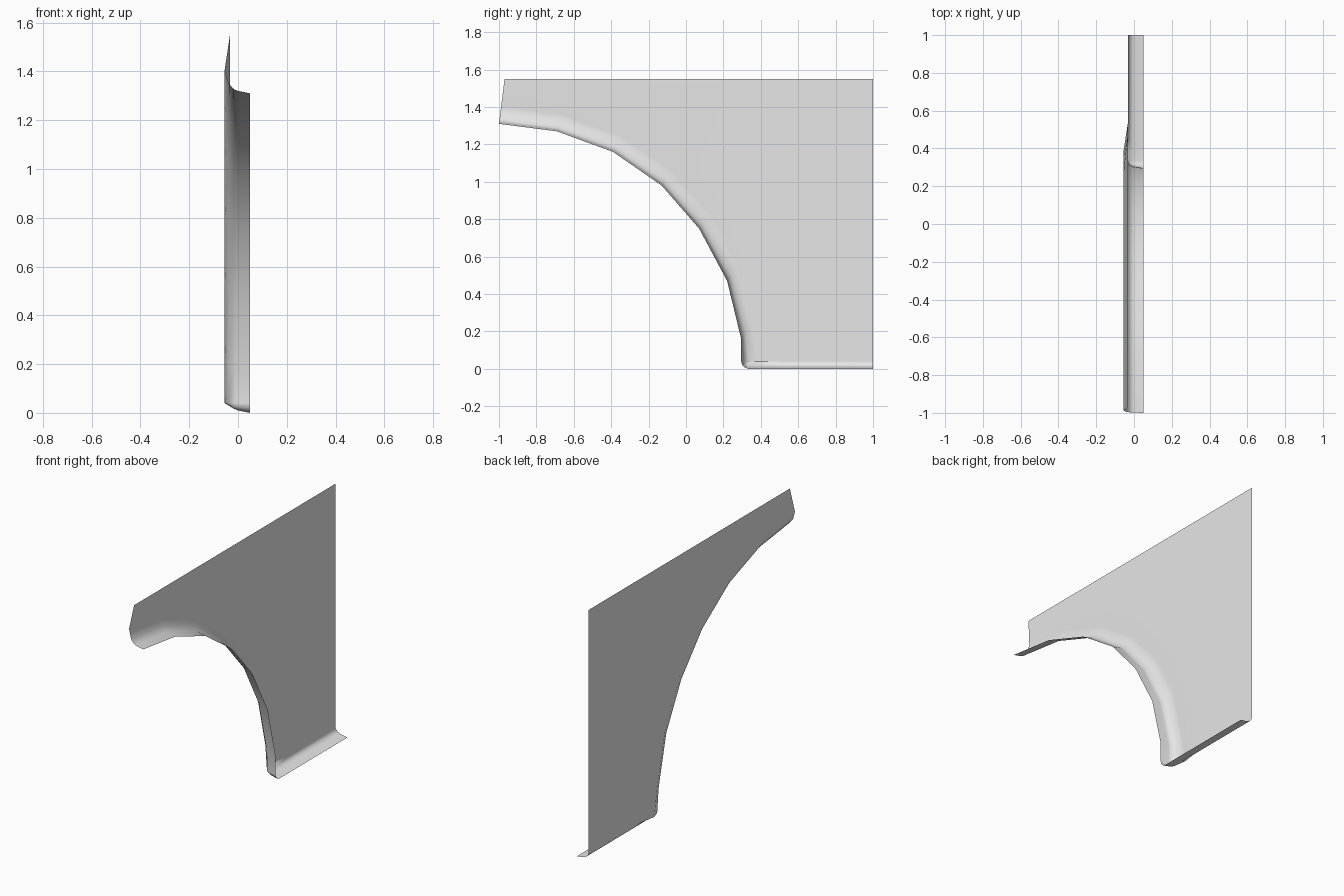
import bpy, bmesh, math
from mathutils import Vector

cube = bpy.data.objects.get("Cube")
if cube:
    bpy.data.objects.remove(cube, do_unlink=True)

# Single painted sheet colour
paint = bpy.data.materials.new("light_grey_paint")
paint.use_nodes = True
colour = (0.8, 0.8, 0.8, 1)
paint.diffuse_color = colour
paint.node_tree.nodes["Principled BSDF"].inputs["Base Color"].default_value = colour

PANEL_X, TOP, REAR, FOLD = -0.033, 1.55, 1.0, 0.04

# Wheel arch rim and the line where its flare fades into the flat panel (y, z)
rim = [(-1, 1.31), (-0.69, 1.27), (-0.39, 1.16), (-0.13, 0.98),
       (0.07, 0.75), (0.22, 0.47), (0.295, 0.16), (0.295, FOLD)]
blend = [(-0.97, TOP), (-0.62, 1.50), (-0.28, 1.37), (0.0, 1.17),
         (0.22, 0.90), (0.37, 0.65), (0.47, 0.37), (0.53, FOLD)]

# Rolled lip section: distance in from the edge, x
lip = [(0, 0.05), (0.01, 0.0), (0.018, -0.018), (FOLD, -0.037)]
crest = (0.095, -0.055)

bm = bmesh.new()


def strip(rows):
    """Bridge a list of equal-length point rows with quads."""
    grid = [[bm.verts.new(p) for p in row] for row in rows]
    for a, b in zip(grid, grid[1:]):
        for i in range(len(a) - 1):
            bm.faces.new((a[i], b[i], b[i + 1], a[i + 1]))


# Arch lip and flare
arch_rows = []
for p, q in zip(rim, blend):
    p, q = Vector(p), Vector(q)
    inward = (q - p).normalized()
    row = [(x, *(p + inward * d)) for d, x in lip + [crest]]
    arch_rows.append(row + [(PANEL_X, *q)])
strip(arch_rows)

# Rounded lower corner, fanned about the inner fold point
centre = Vector((rim[-1][0] + FOLD, FOLD))
corner_rows = []
for k in range(4):
    a = math.pi + k * math.pi / 6
    out = Vector((math.cos(a), math.sin(a)))
    corner_rows.append([(x, *(centre + out * (FOLD - d))) for d, x in lip])
strip(corner_rows)

# Folded bottom flange
flange_rows = []
for y, base in ((centre.x, lip[-1][1]), (rim[-1][0] + crest[0], crest[1]),
                (blend[-1][0], PANEL_X), (REAR, PANEL_X)):
    row = [(x, y, d) for d, x in lip[:-1]]
    flange_rows.append(row + [(base, y, FOLD)])
strip(flange_rows)

# Flat panel behind the flare
outline = blend + [(REAR, FOLD), (REAR, TOP)]
bm.faces.new([bm.verts.new((PANEL_X, y, z)) for y, z in outline])

# Weld the pieces and face them outward
bmesh.ops.remove_doubles(bm, verts=bm.verts, dist=0.0005)
bmesh.ops.recalc_face_normals(bm, faces=bm.faces)
if max(bm.faces, key=lambda f: f.calc_area()).normal.x > 0:
    bmesh.ops.reverse_faces(bm, faces=bm.faces)

mesh = bpy.data.meshes.new("fender_panel")
bm.to_mesh(mesh)
bm.free()
mesh.materials.append(paint)
panel = bpy.data.objects.new("fender_panel", mesh)
bpy.context.collection.objects.link(panel)

# Smooth shading that keeps the large panel flat
bpy.ops.object.select_all(action='DESELECT')
panel.select_set(True)
bpy.context.view_layer.objects.active = panel
bpy.ops.object.shade_smooth_by_angle(angle=math.radians(40))
panel.modifiers.new("flat_panel_normals", 'WEIGHTED_NORMAL').keep_sharp = True
